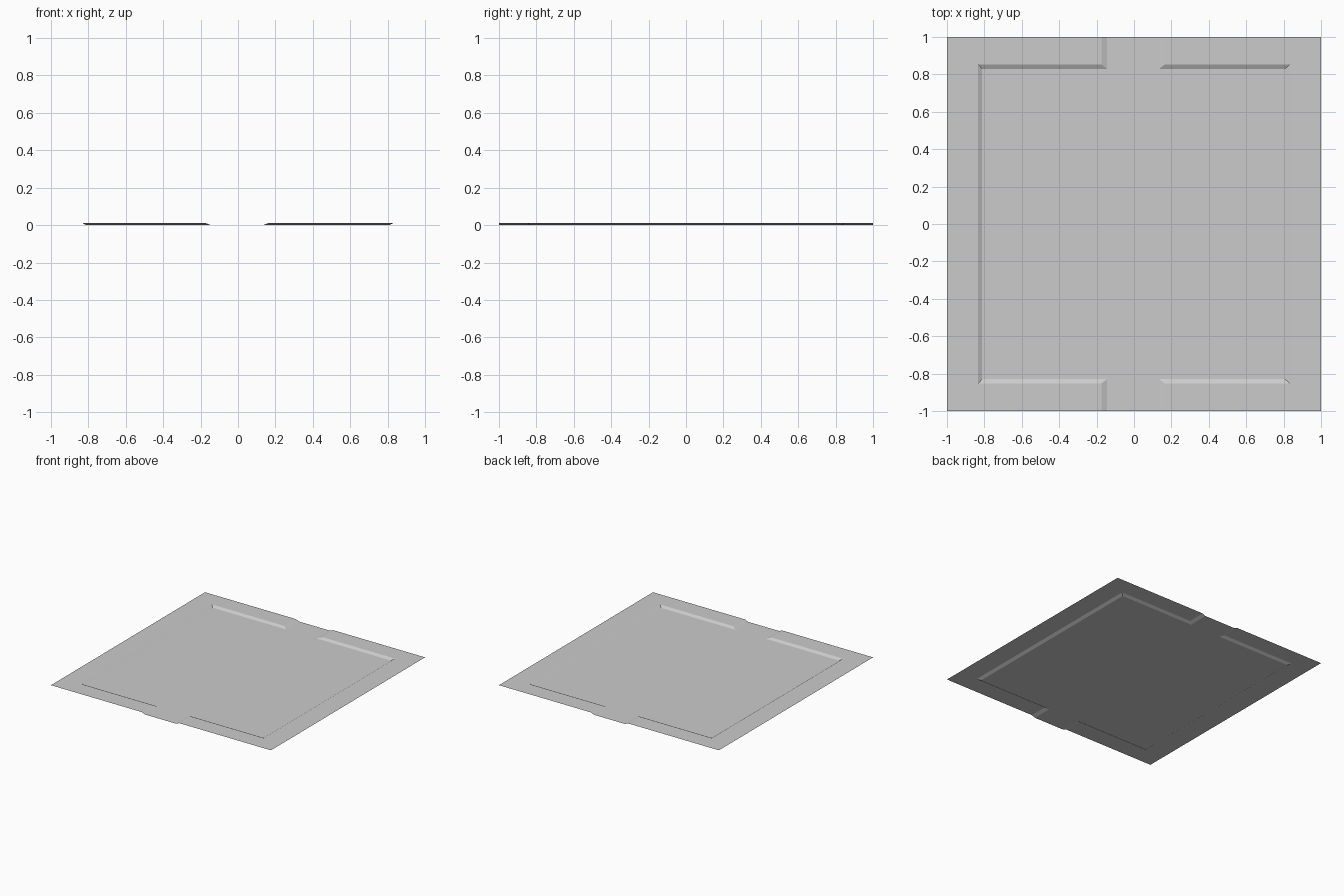
import bpy, bmesh

if "Cube" in bpy.data.objects:
    bpy.data.objects.remove(bpy.data.objects["Cube"])

H = 0.012  # kerb height


def edge_path(bm, gate, side, y, z):
    """Kerb line down one side: gate mouth, yard edge, gate mouth."""
    pts = [(gate, 1), (gate, y), (side, y), (side, -y), (gate, -y), (gate, -1)]
    return [bm.verts.new((px, py, z)) for px, py in pts]


def finish(bm, name):
    # all surfaces of the open sheet look upward
    bm.normal_update()
    for f in bm.faces:
        if f.normal.z < 0:
            f.normal_flip()
    mesh = bpy.data.meshes.new(name)
    bm.to_mesh(mesh)
    bm.free()
    obj = bpy.data.objects.new(name, mesh)
    bpy.context.collection.objects.link(obj)


# (floor gate x, floor side x, rim gate x, rim side x)
sides = {"left": (-0.145, -0.812, -0.175, -0.833),
         "right": (0.135, 0.808, 0.165, 0.833)}
Y_FLOOR, Y_RIM = 0.83, 0.853

# Sunken floor: main yard and two gate strips
bm = bmesh.new()
l = edge_path(bm, *sides["left"][:2], Y_FLOOR, 0)
r = edge_path(bm, *sides["right"][:2], Y_FLOOR, 0)
bm.faces.new((l[0], l[1], r[1], r[0]))
bm.faces.new((l[2], l[3], l[4], r[4], r[3], r[2], r[1], l[1]))
bm.faces.new((l[4], l[5], r[5], r[4]))
finish(bm, "sunken_floor")

# Raised border with sloped kerb, one per side
for name, (fg, fs, rg, rs) in sides.items():
    bm = bmesh.new()
    low = edge_path(bm, fg, fs, Y_FLOOR, 0)
    top = edge_path(bm, rg, rs, Y_RIM, H)
    out = edge_path(bm, rg, -1 if rs < 0 else 1, 1, H)
    for i in range(5):
        bm.faces.new((low[i], low[i + 1], top[i + 1], top[i]))
    # flat border: two end strips and the long side strip
    bm.faces.new((top[0], top[1], top[2], out[2]))
    bm.faces.new((out[2], top[2], top[3], out[3]))
    bm.faces.new((out[3], top[3], top[4], top[5]))
    bmesh.ops.delete(bm, geom=[v for v in bm.verts if not v.link_faces], context='VERTS')
    finish(bm, name + "_border")
